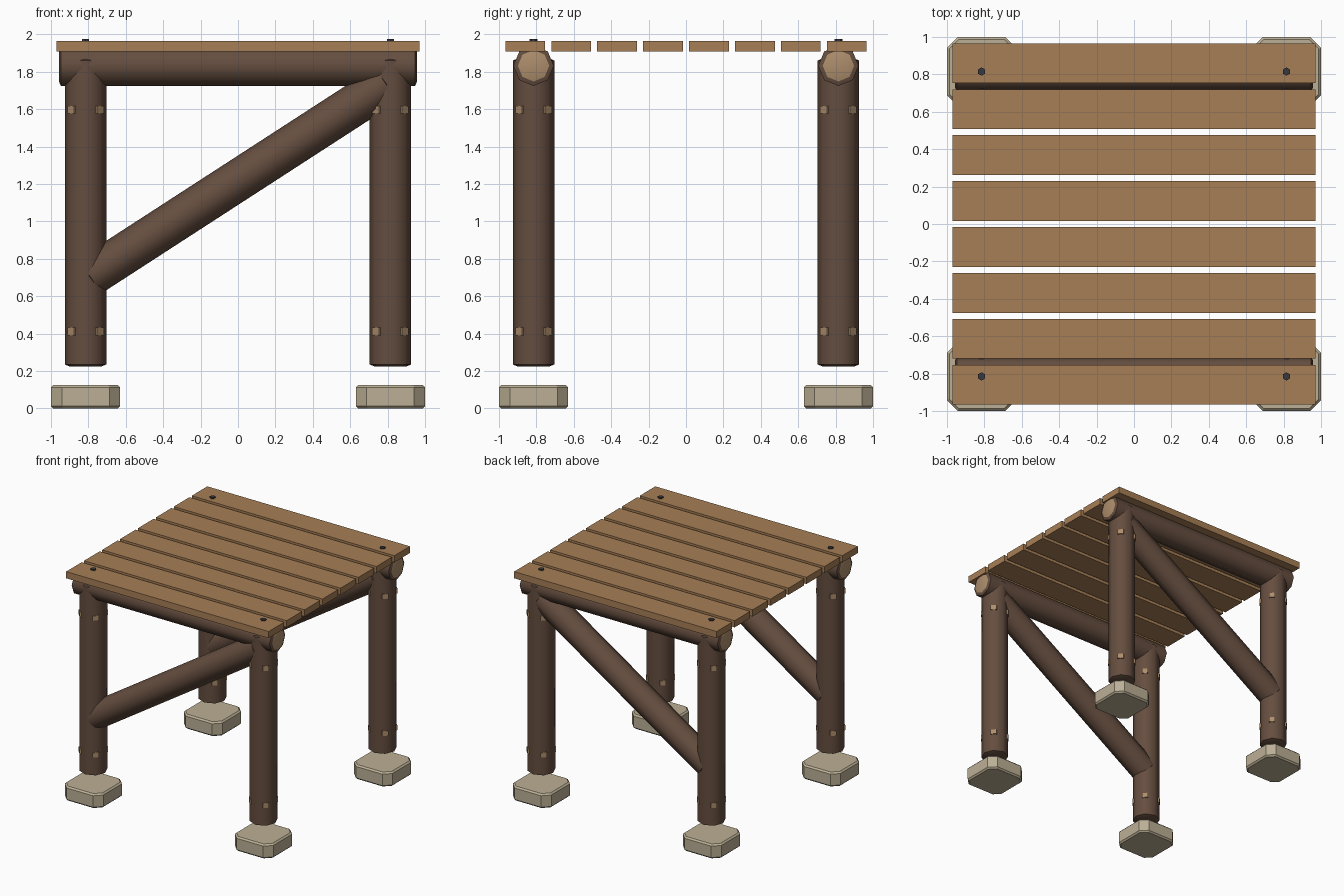
import bpy, bmesh, math
from mathutils import Vector, Matrix

if "Cube" in bpy.data.objects:
    bpy.data.objects.remove(bpy.data.objects["Cube"])


def material(name, rgb):
    m = bpy.data.materials.new(name)
    m.diffuse_color = (*rgb, 1)
    m.use_nodes = True
    m.node_tree.nodes["Principled BSDF"].inputs["Base Color"].default_value = m.diffuse_color
    return m


BARK = material("bark", (0.13, 0.075, 0.05))
CUT = material("cut_wood", (0.42, 0.27, 0.15))
PLANK = material("plank_wood", (0.38, 0.21, 0.09))
STONE = material("stone", (0.50, 0.43, 0.30))
IRON = material("iron", (0.04, 0.04, 0.045))


def finish(name, bm, mats, smooth=False):
    me = bpy.data.meshes.new(name)
    bmesh.ops.recalc_face_normals(bm, faces=bm.faces[:])
    bm.to_mesh(me)
    bm.free()
    for m in mats:
        me.materials.append(m)
    ob = bpy.data.objects.new(name, me)
    bpy.context.collection.objects.link(ob)
    if smooth:
        bpy.ops.object.select_all(action='DESELECT')
        ob.select_set(True)
        bpy.context.view_layer.objects.active = ob
        bpy.ops.object.shade_smooth_by_angle(angle=math.radians(48))
        ob.select_set(False)
    return ob


def log(name, a, b, r, light_ends=False):
    """Eight-sided log from a to b with a slightly stepped end grain."""
    a, b = Vector(a), Vector(b)
    d = b - a
    bm = bmesh.new()
    bmesh.ops.create_cone(bm, cap_ends=True, segments=8, radius1=r, radius2=r,
                          depth=d.length - 0.02)
    caps = [f for f in bm.faces if len(f.verts) == 8]
    bmesh.ops.inset_individual(bm, faces=caps, thickness=0.024, depth=0.01)
    if light_ends:
        for f in caps:
            f.material_index = 1
    rot = d.to_track_quat('Z', 'Y').to_matrix().to_4x4()
    bm.transform(Matrix.Translation((a + b) / 2) @ rot)
    return finish(name, bm, [BARK, CUT], True)


def box(name, loc, size, mat, turn=0.0):
    bm = bmesh.new()
    bmesh.ops.create_cube(bm, size=1, matrix=Matrix.Translation(loc)
                          @ Matrix.Rotation(turn, 4, 'Z')
                          @ Matrix.Diagonal((*size, 1)))
    return finish(name, bm, [mat])


def stone_pad(name, x, y):
    bm = bmesh.new()
    bmesh.ops.create_cube(bm, size=1, matrix=Matrix.Translation((x, y, 0.0625))
                          @ Matrix.Diagonal((0.37, 0.37, 0.125, 1)))
    upright = [e for e in bm.edges
               if abs(e.verts[0].co.z - e.verts[1].co.z) > 0.05]
    bmesh.ops.bevel(bm, geom=upright, offset=0.058, segments=1, affect='EDGES')
    rims = [e for e in bm.edges
            if abs(e.verts[0].co.z - e.verts[1].co.z) < 0.01]
    bmesh.ops.bevel(bm, geom=rims, offset=0.013, segments=1, affect='EDGES')
    finish(name, bm, [STONE])


P = 0.815
for y, side in ((-P, "front"), (P, "back")):
    # Top beam and diagonal brace on each side
    log(side + "_beam", (-0.957, y, 1.832), (0.957, y, 1.832), 0.108, True)
    log(side + "_brace", (-0.80, y, 0.702), (0.80, y, 1.738), 0.111)
    for x, end in ((-P, "left"), (P, "right")):
        tag = side + "_" + end
        stone_pad(tag + "_pad", x, y)
        log(tag + "_post", (x, y, 0.225), (x, y, 1.87), 0.111)
        # Light notches around the post
        for z, level in ((0.412, "lower"), (1.597, "upper")):
            for k in range(4):
                t = math.radians(45 + 90 * k)
                box(f"{tag}_{level}_notch_{k + 1}",
                    (x + 0.1 * math.cos(t), y + 0.1 * math.sin(t), z),
                    (0.026, 0.05, 0.042), CUT, t)
        # Bolt head
        bm = bmesh.new()
        bmesh.ops.create_cone(bm, cap_ends=True, segments=6, radius1=0.022,
                              radius2=0.022, depth=0.05,
                              matrix=Matrix.Translation((x, y, 1.951)))
        finish(tag + "_bolt", bm, [IRON])

# Deck planks
for i in range(8):
    box(f"deck_plank_{i + 1}", (0, (i - 3.5) * 0.2455, 1.936),
        (1.94, 0.213, 0.058), PLANK)
